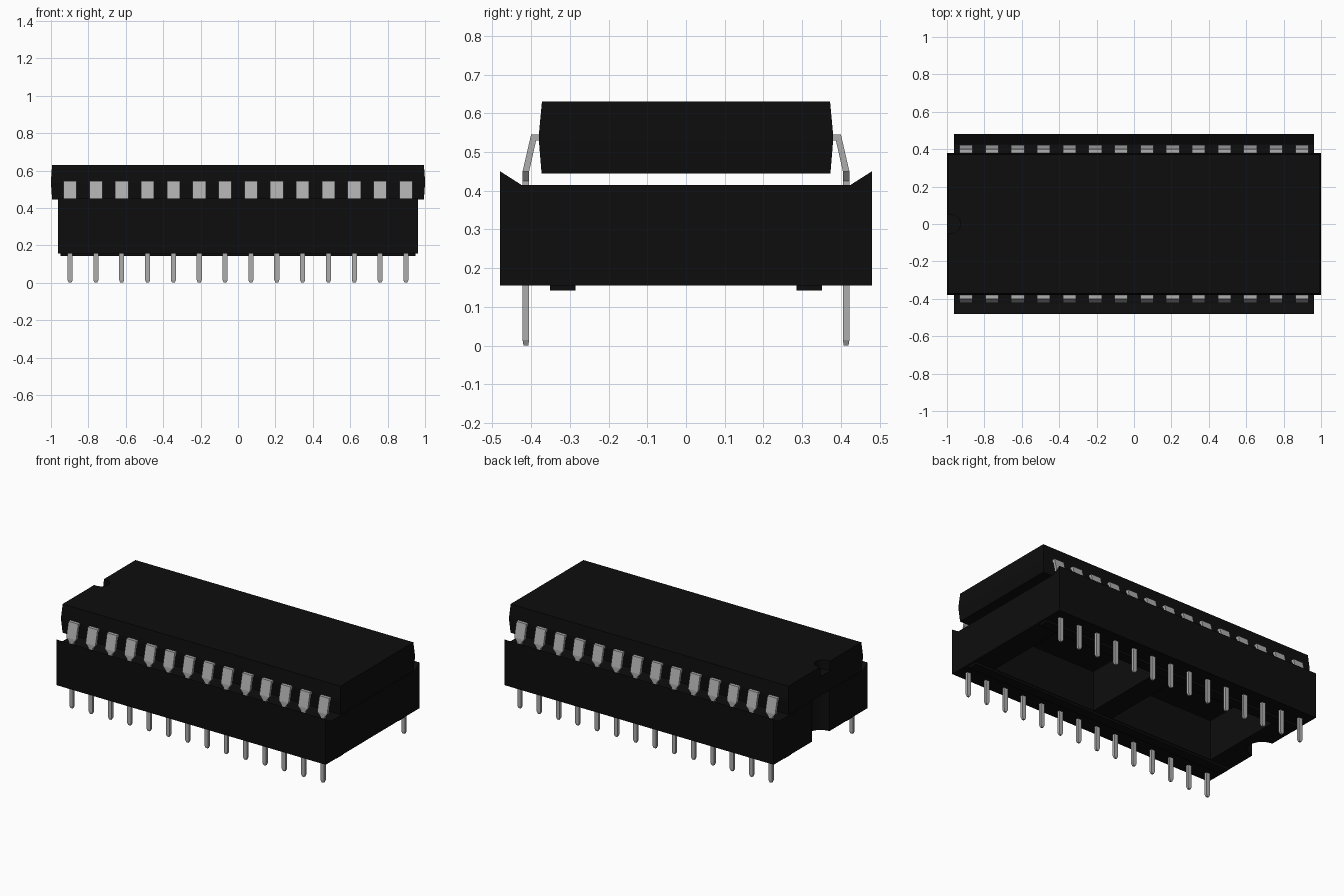
import bpy, bmesh
from math import pi

cube = bpy.data.objects.get("Cube")
if cube:
    bpy.data.objects.remove(cube, do_unlink=True)


def material(name, value, rough):
    m = bpy.data.materials.new(name)
    m.use_nodes = True
    colour = (value, value, value, 1)
    m.diffuse_color = colour
    bsdf = m.node_tree.nodes["Principled BSDF"]
    bsdf.inputs["Base Color"].default_value = colour
    bsdf.inputs["Roughness"].default_value = rough
    return m


BLACK = material("black plastic", 0.004, 0.6)
METAL = material("grey metal", 0.42, 0.5)


def finish(name, bm, mat):
    bmesh.ops.recalc_face_normals(bm, faces=bm.faces)
    me = bpy.data.meshes.new(name)
    bm.to_mesh(me)
    bm.free()
    me.materials.append(mat)
    ob = bpy.data.objects.new(name, me)
    bpy.context.scene.collection.objects.link(ob)
    return ob


def extrude_x(bm, profile, x0, x1):
    """Sweep a (y, z) outline from x0 to x1."""
    face = bm.faces.new([bm.verts.new((x0, y, z)) for y, z in profile])
    out = bmesh.ops.extrude_face_region(bm, geom=[face])["geom"]
    verts = [v for v in out if isinstance(v, bmesh.types.BMVert)]
    bmesh.ops.translate(bm, verts=verts, vec=(x1 - x0, 0, 0))


def stack(bm, levels, cx=0, cy=0):
    """Join rectangles (half x, half y, z) from bottom to top."""
    rings = [[bm.verts.new((cx + sx * hx, cy + sy * hy, z))
              for sx, sy in ((-1, -1), (1, -1), (1, 1), (-1, 1))]
             for hx, hy, z in levels]
    for a, b in zip(rings, rings[1:]):
        for i in range(4):
            j = (i + 1) % 4
            bm.faces.new((a[i], a[j], b[j], b[i]))
    bm.faces.new(rings[0][::-1])
    bm.faces.new(rings[-1])


def cut(target, cutter):
    mod = target.modifiers.new("cut", 'BOOLEAN')
    mod.operation = 'DIFFERENCE'
    mod.solver = 'EXACT'
    mod.object = cutter
    cutter.hide_render = True
    bpy.context.view_layer.objects.active = target
    bpy.ops.object.modifier_apply(modifier=mod.name)
    bpy.data.objects.remove(cutter, do_unlink=True)


def cylinder_cutter(x, radius, z0, z1):
    bm = bmesh.new()
    bmesh.ops.create_cone(bm, cap_ends=True, segments=24, radius1=radius,
                          radius2=radius, depth=z1 - z0)
    bmesh.ops.translate(bm, verts=bm.verts, vec=(x, 0, (z0 + z1) / 2))
    return finish("notch_cutter", bm, BLACK)


# Socket frame with raised outer lips, two openings and an end notch
half = [(0.48, 0.155), (0.48, 0.45), (0.425, 0.415)]
bm = bmesh.new()
extrude_x(bm, half + [(-y, z) for y, z in reversed(half)], -0.963, 0.963)
socket = finish("socket_frame", bm, BLACK)
for side in (-1, 1):
    bm = bmesh.new()
    stack(bm, [(0.37, 0.28, 0.1), (0.37, 0.28, 0.5)], cx=side * 0.44)
    cut(socket, finish("opening_cutter", bm, BLACK))
cut(socket, cylinder_cutter(-0.963, 0.09, 0.1, 0.5))

# Standoff rails under the socket
for side, name in ((-1, "front_rail"), (1, "back_rail")):
    bm = bmesh.new()
    stack(bm, [(0.95, 0.033, 0.142), (0.95, 0.033, 0.16)], cy=side * 0.318)
    finish(name, bm, BLACK)

# Chip body, widest around its middle seam, with a half-round index notch
bm = bmesh.new()
stack(bm, [(0.994, 0.373, 0.445), (1.0, 0.38, 0.53),
           (1.0, 0.38, 0.545), (0.994, 0.372, 0.63)])
chip = finish("chip_body", bm, BLACK)
cut(chip, cylinder_cutter(-0.98, 0.052, 0.57, 0.7))

# Bent chip legs and socket pins, one row on each long side
LEG = [(0.37, 0.545), (0.4, 0.545), (0.422, 0.45), (0.405, 0.45),
       (0.387, 0.53), (0.37, 0.53)]
for side, place in ((-1, "front"), (1, "back")):
    legs, pins = bmesh.new(), bmesh.new()
    for i in range(14):
        x = -0.898 + i * 1.796 / 13
        extrude_x(legs, [(side * y, z) for y, z in LEG], x - 0.035, x + 0.035)
        # narrowing shoulder that enters the socket
        stack(legs, [(0.014, 0.0085, 0.39), (0.014, 0.0085, 0.425),
                     (0.035, 0.0085, 0.45)], x, side * 0.4135)
        stack(pins, [(0.007, 0.006, 0), (0.0135, 0.0085, 0.014),
                     (0.0135, 0.0085, 0.4)], x, side * 0.4135)
    finish(place + "_chip_legs", legs, METAL)
    finish(place + "_socket_pins", pins, METAL)
